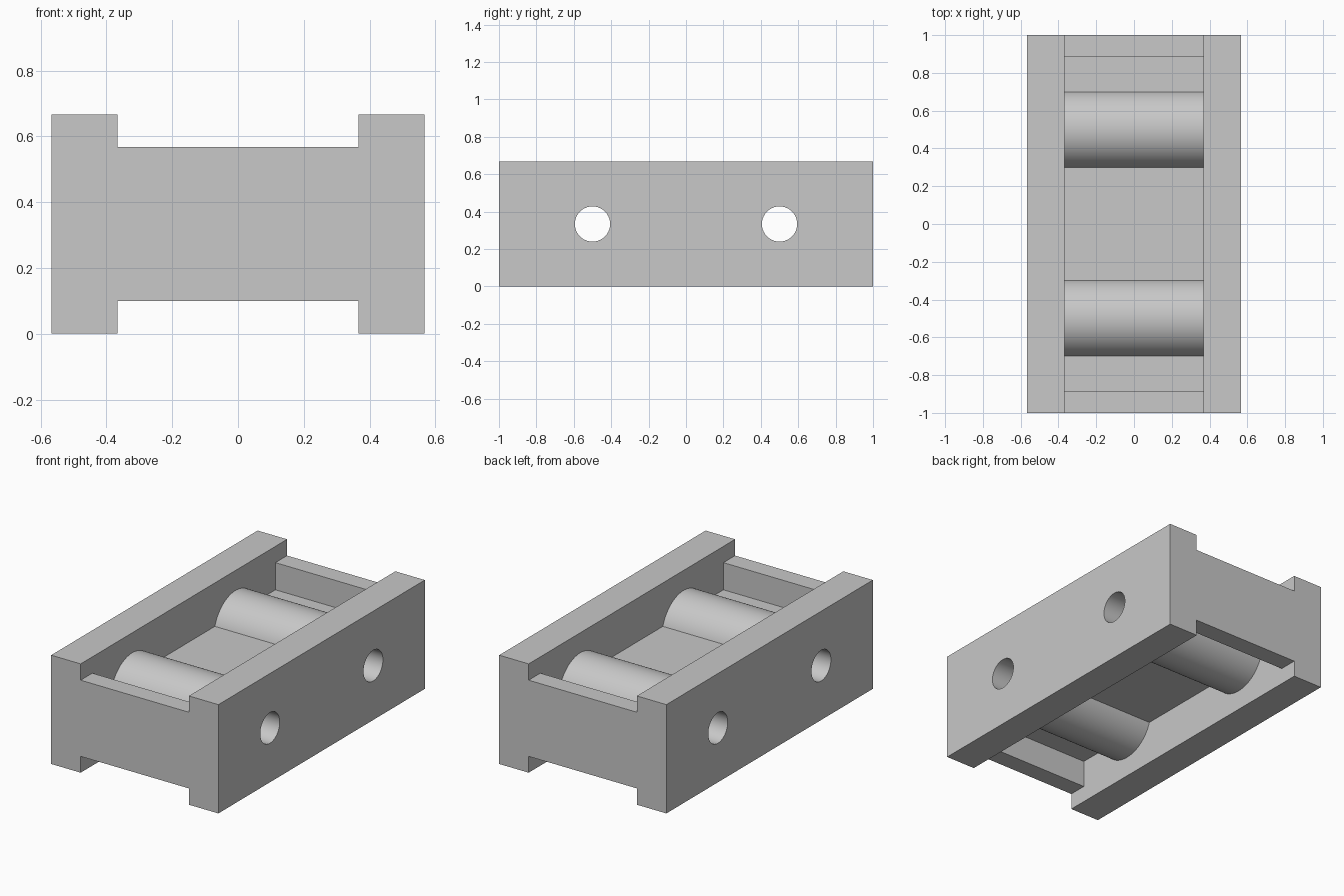
import bpy
import math

cube = bpy.data.objects.get("Cube")
if cube:
    bpy.data.objects.remove(cube, do_unlink=True)

# Main dimensions
HALF_WIDTH, HALF_LENGTH, HEIGHT = 0.567, 1.0, 0.667
RAIL = 0.2                      # side rail thickness
INNER = HALF_WIDTH - RAIL       # half of the gap between rails
MID_Z = HEIGHT / 2
END_INNER = 0.887               # inner face of the end plates
TUBE_Y, TUBE_R, BORE_R = 0.5, 0.211, 0.094
WEB = 0.067                     # half thickness of the web
CHORD = math.sqrt(TUBE_R ** 2 - WEB ** 2)   # where the web meets a tube

grey = bpy.data.materials.new("light grey")
grey.use_nodes = True
colour = (0.58, 0.58, 0.58, 1)
grey.diffuse_color = colour
grey.node_tree.nodes["Principled BSDF"].inputs["Base Color"].default_value = colour


def finish(name):
    ob = bpy.context.object
    ob.name = ob.data.name = name
    bpy.ops.object.transform_apply(location=True, rotation=True, scale=True)
    ob.data.materials.append(grey)
    return ob


def box(name, x, y, z):
    """Box between the (low, high) limits on each axis."""
    limits = (x, y, z)
    bpy.ops.mesh.primitive_cube_add(size=1, location=[(a + b) / 2 for a, b in limits])
    bpy.context.object.scale = [b - a for a, b in limits]
    return finish(name)


def rod(name, y, radius, half_length):
    """Cylinder lying along x at mid height."""
    bpy.ops.mesh.primitive_cylinder_add(vertices=96, radius=radius, depth=2 * half_length,
                                        location=(0, y, MID_Z),
                                        rotation=(0, math.pi / 2, 0))
    return finish(name)


def drill(ob, cutters):
    for cutter in cutters:
        mod = ob.modifiers.new("bore", "BOOLEAN")
        mod.operation = "DIFFERENCE"
        mod.solver = "EXACT"
        mod.object = cutter
    bpy.ops.object.select_all(action="DESELECT")
    ob.select_set(True)
    bpy.context.view_layer.objects.active = ob
    for mod in list(ob.modifiers):
        bpy.ops.object.modifier_apply(modifier=mod.name)
    bpy.ops.object.shade_smooth_by_angle(angle=math.radians(30))


# Side rails and cross tubes, to be bored through
drilled = []
for side, s in (("left", 1), ("right", -1)):
    drilled.append(box(side + "_rail", sorted((s * INNER, s * HALF_WIDTH)),
                       (-HALF_LENGTH, HALF_LENGTH), (0, HEIGHT)))
for end, s in (("front", -1), ("back", 1)):
    drilled.append(rod(end + "_tube", s * TUBE_Y, TUBE_R, INNER))

bores = [rod("bore_cutter", s * TUBE_Y, BORE_R, 1) for s in (-1, 1)]
for part in drilled:
    drill(part, bores)
for cutter in bores:
    bpy.data.objects.remove(cutter, do_unlink=True)

# End plates and the horizontal web around the tubes
gap = (-INNER, INNER)
web_z = (MID_Z - WEB, MID_Z + WEB)
for end, s in (("front", -1), ("back", 1)):
    box(end + "_plate", gap, sorted((s * END_INNER, s * HALF_LENGTH)), (0.1, HEIGHT - 0.1))
    box(end + "_web", gap, sorted((s * (TUBE_Y + CHORD), s * END_INNER)), web_z)
box("middle_web", gap, (CHORD - TUBE_Y, TUBE_Y - CHORD), web_z)
